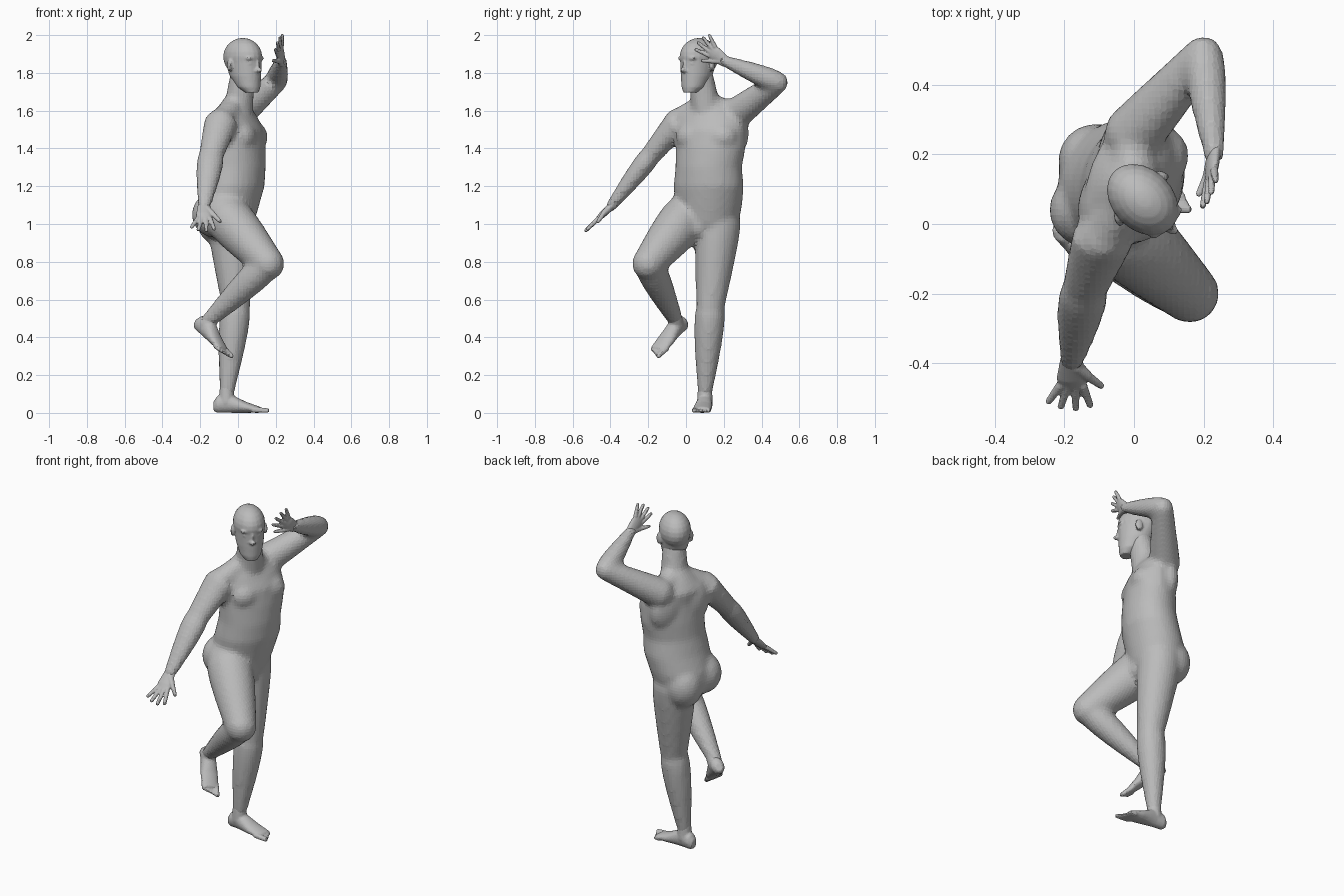
import bpy, bmesh, math
from mathutils import Vector, Matrix

cube = bpy.data.objects.get("Cube")
if cube:
    bpy.data.objects.remove(cube, do_unlink=True)

grey = (0.5, 0.5, 0.5, 1)
skin = bpy.data.materials.new("plain_grey")
skin.use_nodes = True
skin.diffuse_color = grey
skin.node_tree.nodes["Principled BSDF"].inputs["Base Color"].default_value = grey

X, Y, Z = Vector((1, 0, 0)), Vector((0, 1, 0)), Vector((0, 0, 1))


def tube(bm, rows, axis, facing, sides=20):
    """Closed tube whose rows are (centre, half width, half depth)."""
    side = axis.cross(facing).normalized()
    front = side.cross(axis).normalized()
    angles = [math.tau * k / sides for k in range(sides)]
    rings = [[bm.verts.new(Vector(centre) + side * wide * math.cos(a) + front * deep * math.sin(a))
              for a in angles] for centre, wide, deep in rows]
    faces = [bm.faces.new(rings[0]), bm.faces.new(rings[-1])]
    for low, high in zip(rings, rings[1:]):
        for k in range(sides):
            faces.append(bm.faces.new((low[k - 1], low[k], high[k], high[k - 1])))
    bmesh.ops.recalc_face_normals(bm, faces=faces)


def ball(bm, centre, radii, mat=Matrix()):
    place = mat @ Matrix.Translation(centre) @ Matrix.Diagonal((*radii, 1))
    bmesh.ops.create_uvsphere(bm, u_segments=20, v_segments=12, radius=1, matrix=place)


def limb(bm, start, end, thick, thin, bulge=0, across=X, wide=1, steps=10):
    """Tapered limb with a muscle swelling near its start and round ends."""
    start, end = Vector(start), Vector(end)
    axis = (end - start).normalized()
    rows = []
    for i in range(steps + 1):
        t = i / steps
        r = thick + (thin - thick) * t + bulge * math.sin(math.pi * t ** 0.6)
        rows.append((start.lerp(end, t), r * wide, r))
    tube(bm, rows, axis, across.cross(axis))
    ball(bm, start, (thick,) * 3)
    ball(bm, end, (thin,) * 3)


def frame(origin, x_dir, y_dir, scale=1):
    x = Vector(x_dir).normalized()
    y = Vector(y_dir)
    y = (y - x * y.dot(x)).normalized()
    turn = Matrix((x, y, x.cross(y))).transposed().to_4x4()
    return Matrix.Translation(origin) @ turn @ Matrix.Scale(scale, 4)


def finish(bm, name, voxel, passes, place=Matrix()):
    """Blend the overlapping forms into one faceted skin."""
    mesh = bpy.data.meshes.new(name)
    bm.to_mesh(mesh)
    bm.free()
    mesh.transform(place)
    mesh.materials.append(skin)
    part = bpy.data.objects.new(name, mesh)
    bpy.context.collection.objects.link(part)
    blend = part.modifiers.new("blend", 'REMESH')
    blend.mode = 'VOXEL'
    blend.voxel_size = voxel
    soften = part.modifiers.new("soften", 'SMOOTH')
    soften.factor = 0.5
    soften.iterations = passes


# Joints of the pose
right_shoulder, right_elbow, right_wrist = (-.09, -.04, 1.54), (-.143, -.19, 1.36), (-.18, -.4, 1.09)
left_shoulder, left_elbow, left_wrist = (0, .26, 1.58), (.2, .485, 1.75), (.23, .2, 1.865)
right_hip, right_knee, right_ankle = (-.07, .01, 1.05), (.16, -.2, .79), (-.165, -.05, .48)
left_hip, left_knee, left_ankle = (-.04, .17, 1), (-.01, .13, .57), (-.06, .1, .1)

# Torso
chest_forward = Vector((.93, -.36, 0))
chest_left = Z.cross(chest_forward)
bm = bmesh.new()
tube(bm, [((-.06, .1, .93), .1, .1),
          ((-.07, .11, 1), .17, .15),
          ((-.05, .12, 1.1), .18, .16),
          ((-.02, .12, 1.2), .19, .156),
          ((-.005, .12, 1.3), .18, .147),
          ((0, .13, 1.4), .19, .14),
          ((0, .13, 1.5), .19, .126),
          ((-.02, .13, 1.57), .18, .11),
          ((-.02, .12, 1.62), .12, .08),
          ((0, .1, 1.67), .07, .07)], Z, chest_forward, 28)
limb(bm, (0, .11, 1.58), (.022, .08, 1.78), .08, .066)
chest = frame((0, .13, 1.45), chest_forward, chest_left)
for s in (-1, 1):
    ball(bm, (.06, s * .08, .01), (.07, .09, .08), chest)
    ball(bm, (-.07, s * .08, .03), (.06, .11, .13), chest)
# sloping muscle from neck to shoulder
for shoulder in (right_shoulder, left_shoulder):
    limb(bm, (-.01, .1, 1.64), shoulder, .055, .07)
ball(bm, (-.13, .04, 1.05), (.115, .11, .12))
ball(bm, (-.11, .18, 1.02), (.11, .11, .13))
ball(bm, (.03, .06, .98), (.05, .05, .055))

# Arms and legs
limb(bm, right_shoulder, right_elbow, .075, .054, wide=1.2)
limb(bm, right_elbow, right_wrist, .054, .028, .008, wide=1.25)
limb(bm, left_shoulder, left_elbow, .086, .057)
limb(bm, left_elbow, left_wrist, .056, .03, .009)
limb(bm, right_hip, right_knee, .12, .086, .013)
limb(bm, right_knee, right_ankle, .074, .038, .014)
limb(bm, left_hip, left_knee, .12, .076, .005)
limb(bm, left_knee, left_ankle, .072, .038, .016)
finish(bm, "body", .017, 4)

# Head, turned towards the right arm
bm = bmesh.new()
ball(bm, (0, 0, 0), (.117, .088, .1))
tube(bm, [((.07, 0, -.19), .035, .033),
          ((.045, 0, -.16), .06, .064),
          ((.02, 0, -.1), .076, .091),
          ((0, 0, 0), .086, .113)], Z, X, 28)
ball(bm, (.117, 0, -.07), (.023, .015, .014))
ball(bm, (.107, 0, -.045), (.016, .01, .035))
for lip in (-.107, -.12):
    ball(bm, (.094, 0, lip), (.016, .026, .007))
ball(bm, (.088, 0, -.165), (.02, .025, .02))
for s in (-1, 1):
    ball(bm, (.092, s * .036, -.008), (.017, .027, .012))
    ball(bm, (.09, s * .034, -.035), (.013, .017, .009))
    ball(bm, (.104, s * .014, -.074), (.014, .01, .009))
    ear = Matrix.Translation((-.01, s * .09, -.045)) @ Matrix.Rotation(s * .4, 4, 'Z')
    ball(bm, (0, 0, 0), (.022, .01, .034), ear)
finish(bm, "head", .0065, 3, frame((.025, .07, 1.885), X - Y, X + Y))


def hand(name, place):
    """Fingers point along x and the thumb lies on the +y side."""
    bm = bmesh.new()
    tube(bm, [((-.02, 0, 0), .032, .021),
              ((.06, 0, 0), .043, .018),
              ((.1, 0, 0), .038, .011)], X, Z)
    for i, length in enumerate((.07, .085, .09, .08)):
        angle = math.radians(14 * i - 27)
        root = Vector((.09, .022 * i - .033, 0))
        tip = root + length * Vector((math.cos(angle), math.sin(angle), 0))
        limb(bm, root, tip, .013, .01)
    limb(bm, (.015, .015, 0), (.05, .045, 0), .02, .015)
    limb(bm, (.05, .045, 0), (.1, .085, -.01), .014, .01)
    finish(bm, name, .005, 2, place)


hand("right_hand", frame(right_wrist, (0, -.72, -.69), X))
hand("left_hand", frame(left_wrist, (-.1, -.75, .6), (-.5, -1, -1), .92))


def foot(name, place, inner):
    """Toes point along x, sole on z = 0, big toe on the inner side."""
    bm = bmesh.new()
    tube(bm, [((-.07, 0, .035), .02, .025),
              ((-.05, 0, .045), .036, .045),
              ((0, 0, .055), .039, .055),
              ((.1, 0, .03), .05, .03),
              ((.18, 0, .016), .048, .015)], X, Z)
    limb(bm, (0, 0, .06), (0, 0, .13), .042, .037)
    for i in range(5):
        r = .012 if i else .016
        y = inner * (.036 - .018 * i)
        limb(bm, (.15, y, r), (.22 - .01 * i, y, r * .8), r, r * .8)
    finish(bm, name, .007, 2, place)


foot("left_foot", frame((-.06, .1, 0), (1, -.1, 0), Y), -1)
lift, toes = Vector((.54, -.18, .82)), Vector((.6, -.6, -.53))
foot("right_foot", frame((-.195, -.04, .415), toes, lift.cross(toes)), 1)
